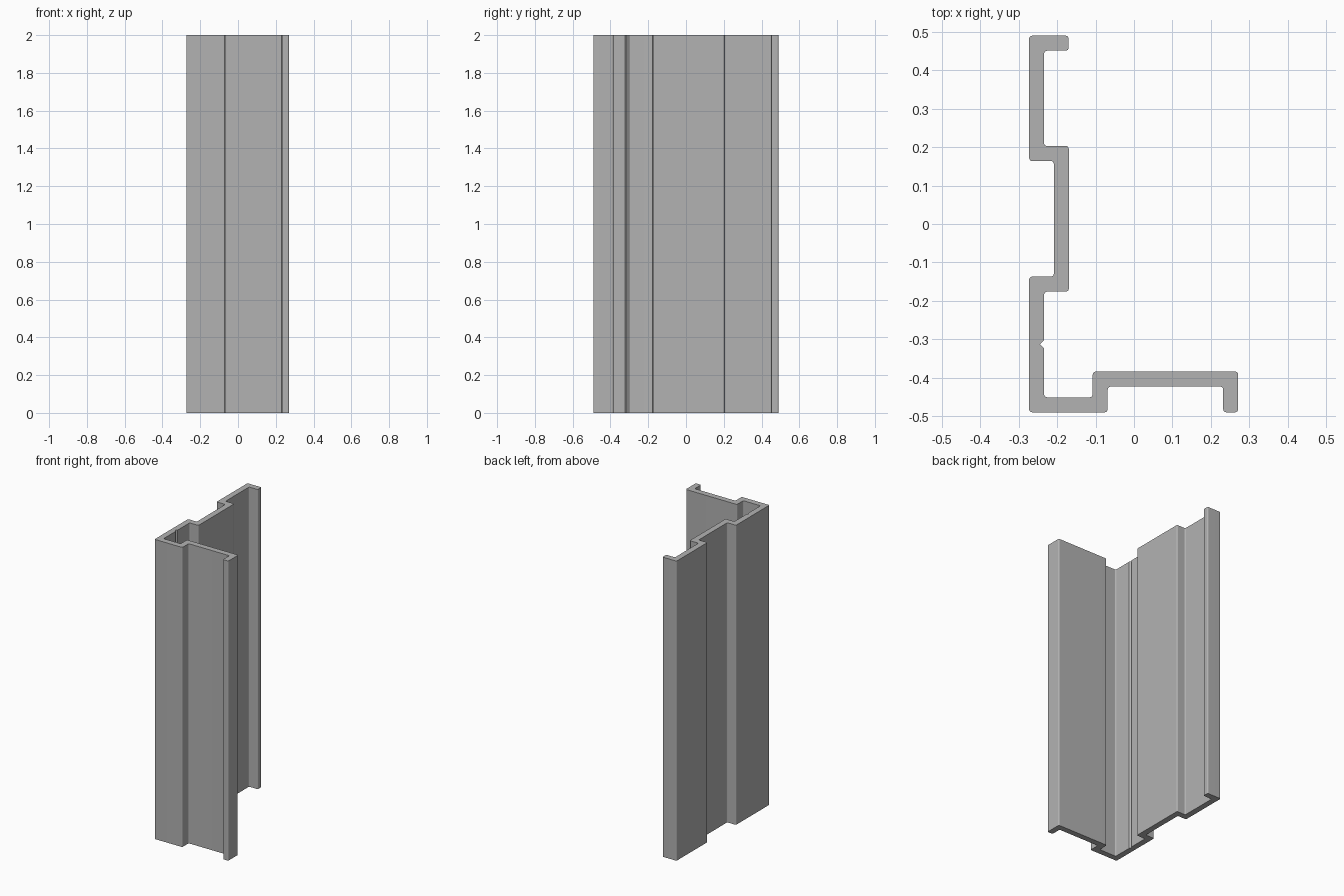
import bpy
import bmesh
import math
from mathutils import Vector

HEIGHT = 2.0
HALF_WALL = 0.0195
CORNER = 0.008
NOTCH_Y, NOTCH_SIZE = -0.313, 0.011

cube = bpy.data.objects.get("Cube")
if cube:
    bpy.data.objects.remove(cube, do_unlink=True)

# Plain grey metal
metal = bpy.data.materials.new("grey metal")
metal.use_nodes = True
grey = (0.45, 0.45, 0.45, 1)
metal.diffuse_color = grey
metal.node_tree.nodes["Principled BSDF"].inputs["Base Color"].default_value = grey

# Centre line of the folded sheet, from the back lip to the front lip
outer, recess = -0.2535, -0.189
path = [Vector(p) for p in (
    (-0.17, 0.4705), (outer, 0.4705), (outer, 0.1835), (recess, 0.1835),
    (recess, -0.1565), (outer, -0.1565), (outer, -0.4705), (-0.088, -0.4705),
    (-0.088, -0.4035), (0.2515, -0.4035), (0.2515, -0.49))]


def offset_side(points, distance):
    """Shift a right-angled path sideways with mitred corners."""
    normals = []
    for a, b in zip(points, points[1:]):
        d = (b - a).normalized()
        normals.append(Vector((-d.y, d.x)))
    result = []
    for i, p in enumerate(points):
        if i == 0:
            n = normals[0]
        elif i == len(points) - 1:
            n = normals[-1]
        else:
            n = normals[i - 1] + normals[i]
        result.append(p + n * distance)
    return result


inside = offset_side(path, HALF_WALL)
outside = offset_side(path, -HALF_WALL)

# Small V groove on the inner wall
wall_x = outer + HALF_WALL
inside[6:6] = [Vector((wall_x, NOTCH_Y + NOTCH_SIZE)),
               Vector((wall_x - NOTCH_SIZE, NOTCH_Y)),
               Vector((wall_x, NOTCH_Y - NOTCH_SIZE))]

# Extrude the section upwards
bm = bmesh.new()
section = bm.faces.new([bm.verts.new((p.x, p.y, 0)) for p in inside + outside[::-1]])
extruded = bmesh.ops.extrude_face_region(bm, geom=[section], use_keep_orig=True)
top = [v for v in extruded["geom"] if isinstance(v, bmesh.types.BMVert)]
bmesh.ops.translate(bm, verts=top, vec=(0, 0, HEIGHT))
bmesh.ops.recalc_face_normals(bm, faces=bm.faces)

# Round every fold and lip, leaving the groove crisp
folds = [e for e in bm.edges
         if abs(e.verts[0].co.z - e.verts[1].co.z) > 1
         and abs(e.verts[0].co.y - NOTCH_Y) > NOTCH_SIZE * 2]
bmesh.ops.bevel(bm, geom=folds, offset=CORNER, segments=4, profile=0.5, affect="EDGES")
bmesh.ops.recalc_face_normals(bm, faces=bm.faces)

mesh = bpy.data.meshes.new("frame_profile")
bm.to_mesh(mesh)
bm.free()
mesh.materials.append(metal)
profile = bpy.data.objects.new("frame_profile", mesh)
bpy.context.collection.objects.link(profile)

# Smooth folds with flat panels
bpy.ops.object.select_all(action="DESELECT")
profile.select_set(True)
bpy.context.view_layer.objects.active = profile
bpy.ops.object.shade_smooth_by_angle(angle=math.radians(30))
weighted = profile.modifiers.new("flat_panels", "WEIGHTED_NORMAL")
weighted.keep_sharp = True
